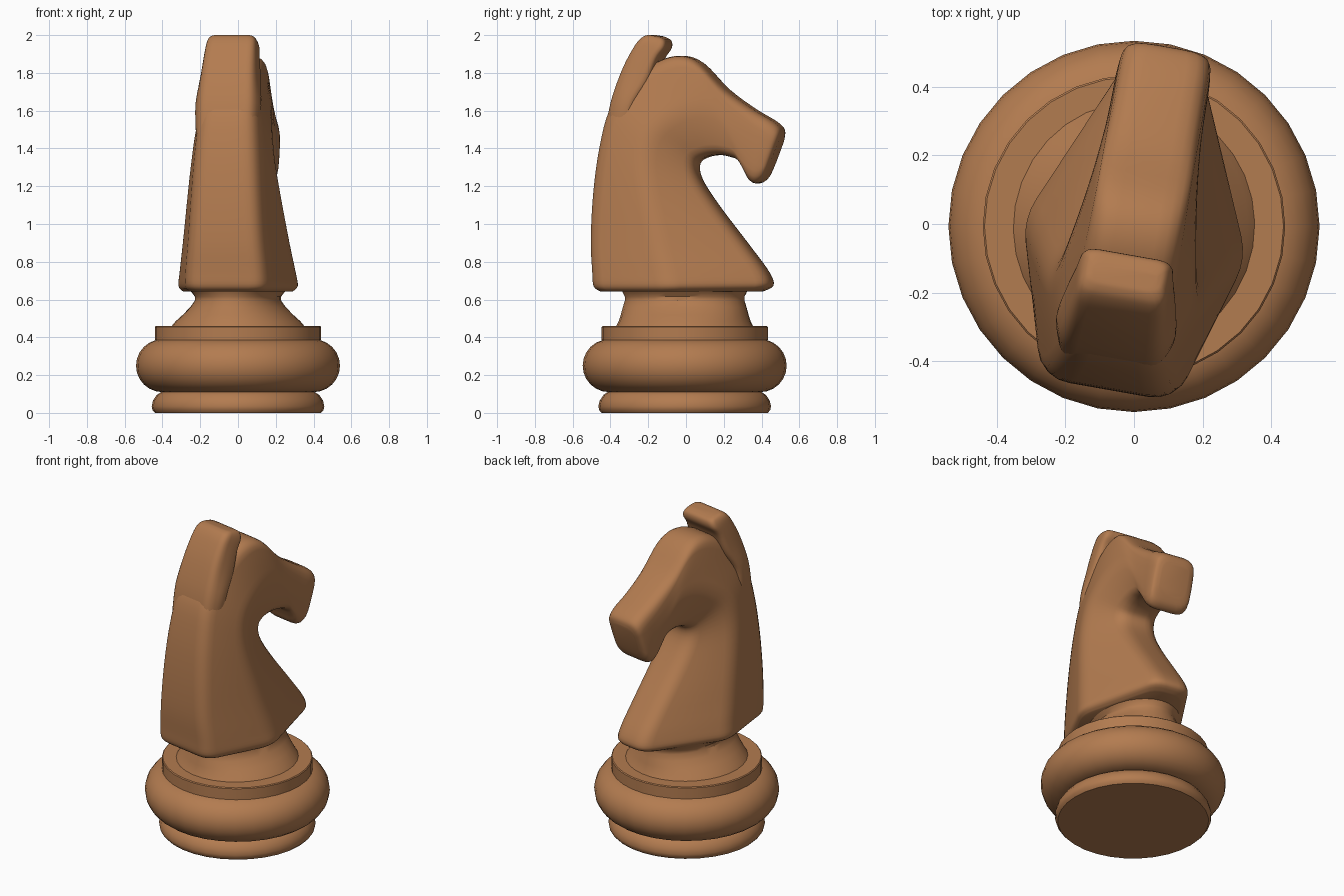
import bpy, bmesh, math
from mathutils import Vector

wood = bpy.data.materials.new("warm_brown_wood")
wood.diffuse_color = (0.45, 0.2, 0.08, 1)
TURN = math.radians(-10)   # the horse is turned slightly on its base


def build(name, rings, loc=(0, 0, 0), turn=0, angle=35):
    """Skin a list of closed rings and cap both ends."""
    bm = bmesh.new()
    loops = [[bm.verts.new(p) for p in ring] for ring in rings]
    n = len(loops[0])
    for a, b in zip(loops, loops[1:]):
        for i in range(n):
            j = (i + 1) % n
            bm.faces.new((a[i], a[j], b[j], b[i]))
    bm.faces.new(loops[0])
    bm.faces.new(loops[-1])
    bmesh.ops.recalc_face_normals(bm, faces=bm.faces)
    me = bpy.data.meshes.new(name)
    bm.to_mesh(me)
    bm.free()
    me.materials.append(wood)
    ob = bpy.data.objects.new(name, me)
    bpy.context.collection.objects.link(ob)
    ob.location = loc
    ob.rotation_euler.z = turn
    bpy.ops.object.select_all(action='DESELECT')
    ob.select_set(True)
    bpy.context.view_layer.objects.active = ob
    bpy.ops.object.shade_smooth_by_angle(angle=math.radians(angle))
    return ob


def oval(rx, ry, z, n=32):
    return [(rx * math.cos(i * math.tau / n), ry * math.sin(i * math.tau / n), z)
            for i in range(n)]


def section(s, r=0.07):
    """Rounded six-sided section between a back point and a front point."""
    by, bz, fy, fz, wb, wm, wf, m = s
    my, mz = by + (fy - by) * m, bz + (fz - bz) * m
    c = [Vector(p) for p in ((-wb, by, bz), (-wm, my, mz), (-wf, fy, fz),
                             (wf, fy, fz), (wm, my, mz), (wb, by, bz))]
    pts = []
    for i, p in enumerate(c):
        a, b = c[i - 1] - p, c[(i + 1) % 6] - p
        a = p + a * min(0.45, r / a.length)
        b = p + b * min(0.45, r / b.length)
        for k in range(5):
            t = k / 4
            pts.append(a * (1 - t) ** 2 + p * 2 * t * (1 - t) + b * t * t)
    return pts


def smooth_path(keys, steps=4):
    """Catmull-Rom interpolation of the section numbers."""
    out = []
    for i in range(len(keys) - 1):
        k = [keys[max(i - 1, 0)], keys[i], keys[i + 1], keys[min(i + 2, len(keys) - 1)]]
        for s in range(steps):
            t = s / steps
            out.append([0.5 * (2 * b + (c - a) * t + (2 * a - 5 * b + 4 * c - d) * t * t
                               + (3 * b - a - 3 * c + d) * t ** 3)
                        for a, b, c, d in zip(*k)])
    return out + [list(keys[-1])]


# turned base
foot = [(0.44, 0), (0.453, 0.015), (0.457, 0.035), (0.45, 0.065), (0.43, 0.095), (0.40, 0.115)]
build("foot", [oval(r, r, z) for r, z in foot], (0, -0.007, 0))
ring = [(0.40 + 0.14 * math.cos(a), 0.25 + 0.14 * math.sin(a))
        for a in [math.radians(-90 + 15 * i) for i in range(13)]]
build("round_ring", [oval(r, r, z) for r, z in ring], (0, -0.007, 0))
rim = [(0.44, 0.385), (0.44, 0.455), (0.435, 0.46)]
build("rim_disc", [oval(r, r, z) for r, z in rim], (0, -0.007, 0))
stem = [(0.355, 0.365, 0.455), (0.33, 0.35, 0.485), (0.29, 0.34, 0.52), (0.25, 0.33, 0.56),
        (0.225, 0.32, 0.595), (0.225, 0.32, 0.615), (0.24, 0.33, 0.635), (0.26, 0.34, 0.66)]
build("stem", [oval(*s) for s in stem], (0, -0.007, 0), TURN)

# neck and head: back y, back z, front y, front z, half widths back/middle/front, middle position
neck = [
    (-0.44, 0.643, 0.41, 0.643, 0.18, 0.305, 0.09, 0.46),
    (-0.472, 0.67, 0.462, 0.675, 0.20, 0.33, 0.11, 0.46),
    (-0.48, 0.75, 0.44, 0.745, 0.20, 0.32, 0.11, 0.46),
    (-0.49, 0.92, 0.34, 0.88, 0.185, 0.295, 0.11, 0.47),
    (-0.48, 1.16, 0.17, 1.10, 0.17, 0.262, 0.11, 0.5),
    (-0.45, 1.40, 0.08, 1.24, 0.155, 0.235, 0.11, 0.5),
    (-0.395, 1.61, 0.07, 1.32, 0.14, 0.215, 0.11, 0.5),
    (-0.28, 1.76, 0.12, 1.355, 0.13, 0.195, 0.115, 0.5),
    (-0.15, 1.855, 0.19, 1.365, 0.13, 0.175, 0.12, 0.5),
    (-0.03, 1.89, 0.25, 1.355, 0.13, 0.16, 0.125, 0.5),
    (0.08, 1.855, 0.295, 1.335, 0.13, 0.15, 0.13, 0.5),
    (0.22, 1.715, 0.325, 1.285, 0.13, 0.143, 0.13, 0.5),
    (0.37, 1.607, 0.35, 1.235, 0.13, 0.14, 0.13, 0.5),
    (0.475, 1.545, 0.385, 1.215, 0.13, 0.138, 0.13, 0.5),
    (0.518, 1.505, 0.425, 1.235, 0.12, 0.127, 0.12, 0.5),
    (0.522, 1.465, 0.452, 1.28, 0.085, 0.09, 0.085, 0.5),
]
build("horse_neck_and_head", [section(s) for s in smooth_path(neck)], (0.01, 0, 0), TURN, 60)

# ear crest standing up behind the forehead
ear = [
    (-0.415, 1.48, -0.27, 1.48, 0.14, 0.17, 0.165, 0.5),
    (-0.385, 1.65, -0.255, 1.62, 0.14, 0.178, 0.172, 0.55),
    (-0.325, 1.82, -0.18, 1.75, 0.135, 0.16, 0.158, 0.55),
    (-0.265, 1.935, -0.135, 1.87, 0.13, 0.145, 0.145, 0.55),
    (-0.225, 1.985, -0.095, 1.93, 0.125, 0.135, 0.135, 0.55),
    (-0.195, 2.0, -0.095, 1.972, 0.11, 0.118, 0.115, 0.55),
    (-0.175, 2.0, -0.13, 1.992, 0.09, 0.095, 0.09, 0.55),
]
build("ear_crest", [section(s, 0.04) for s in smooth_path(ear)], (0.0, 0, 0), TURN, 60)
